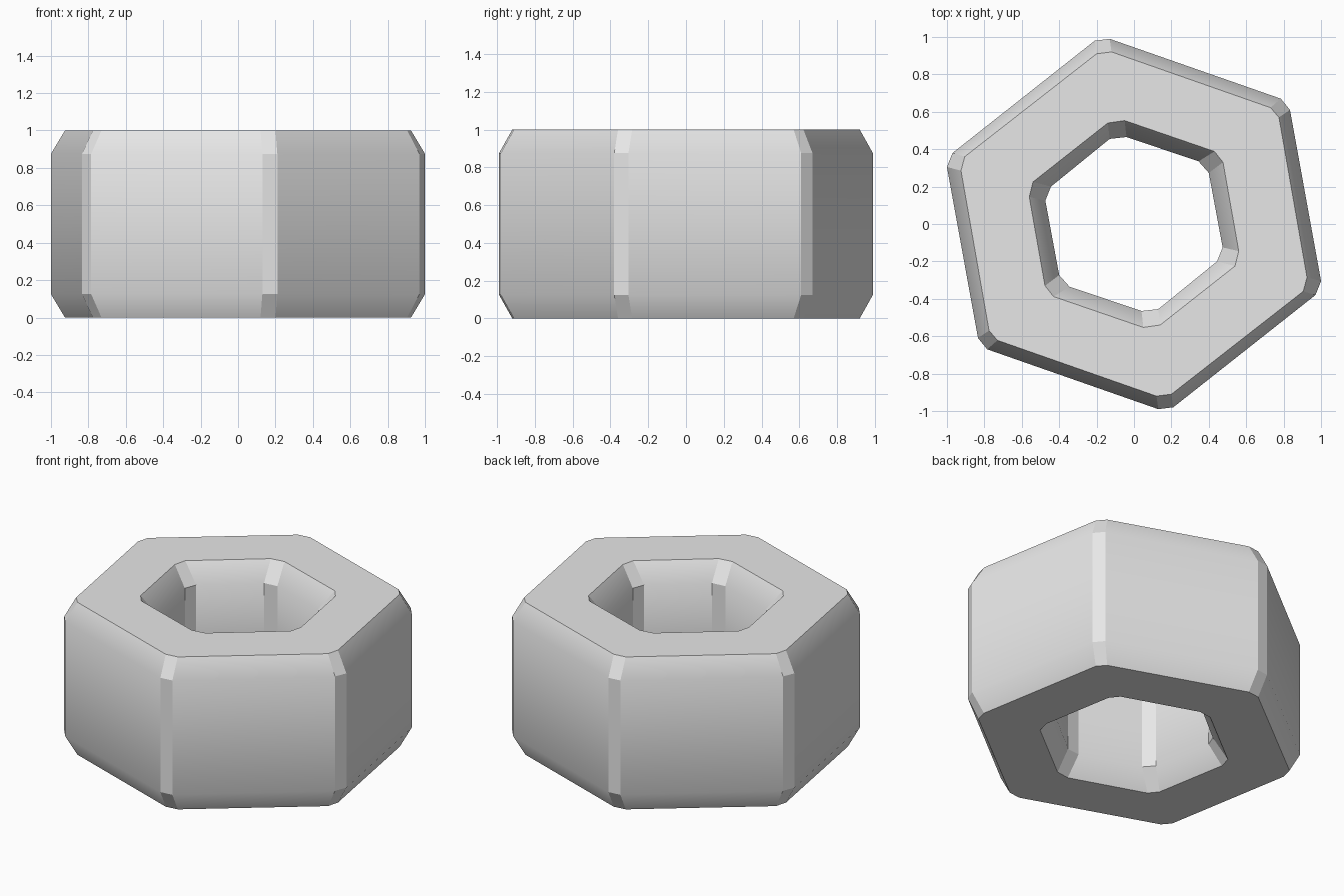
import bpy
import bmesh
import math

default_cube = bpy.data.objects.get("Cube")
if default_cube:
    bpy.data.objects.remove(default_cube, do_unlink=True)

HEIGHT = 1.0
CHAMFER = 0.125

# Half outlines of the clipped hexagons; the other half is the point reflection
OUTER_WALL = [(.97, -.38), (1.0, -.305), (.834, .61), (.785, .67), (-.13, .99), (-.21, .98)]
OUTER_RIM = [(.905, -.36), (.925, -.285), (.775, .57), (.73, .622), (-.12, .92), (-.2, .91)]
HOLE_RIM = [(.54, -.225), (.56, -.145), (.476, .33), (.43, .388), (-.05, .553), (-.14, .54)]
HOLE_WALL = [(.444, -.2), (.474, -.125), (.4, .273), (.345, .335), (-.04, .465), (-.13, .455)]


def full_outline(half):
    return half + [(-x, -y) for x, y in half]


def grey_material():
    mat = bpy.data.materials.new("plain grey")
    mat.use_nodes = True
    colour = (0.8, 0.8, 0.8, 1.0)
    mat.diffuse_color = colour
    shader = next(n for n in mat.node_tree.nodes if n.type == "BSDF_PRINCIPLED")
    shader.inputs["Base Color"].default_value = colour
    return mat


# Closed cross-section of the nut: up the outside, down through the hole
section = [
    (OUTER_RIM, 0),
    (OUTER_WALL, CHAMFER),
    (OUTER_WALL, HEIGHT - CHAMFER),
    (OUTER_RIM, HEIGHT),
    (HOLE_RIM, HEIGHT),
    (HOLE_WALL, HEIGHT - CHAMFER),
    (HOLE_WALL, CHAMFER),
    (HOLE_RIM, 0),
]

bm = bmesh.new()
rings = [[bm.verts.new((x, y, z)) for x, y in full_outline(half)] for half, z in section]

# Bridge neighbouring rings, joining the last back to the first
for i, ring in enumerate(rings):
    following = rings[(i + 1) % len(rings)]
    for j in range(len(ring)):
        k = (j + 1) % len(ring)
        bm.faces.new((ring[j], ring[k], following[k], following[j]))
bmesh.ops.recalc_face_normals(bm, faces=bm.faces)

# Blend chamfers into the long walls, keep corners and rims crisp
for face in bm.faces:
    face.smooth = True
for edge in bm.edges:
    start, end = edge.verts
    level = abs(start.co.z - end.co.z) < 0.001
    long_edge = level and edge.calc_length() > 0.2
    edge.smooth = long_edge and edge.calc_face_angle() < math.radians(45)

mesh = bpy.data.meshes.new("hex_nut")
bm.to_mesh(mesh)
bm.free()
mesh.materials.append(grey_material())
nut = bpy.data.objects.new("hex_nut", mesh)
bpy.context.collection.objects.link(nut)
